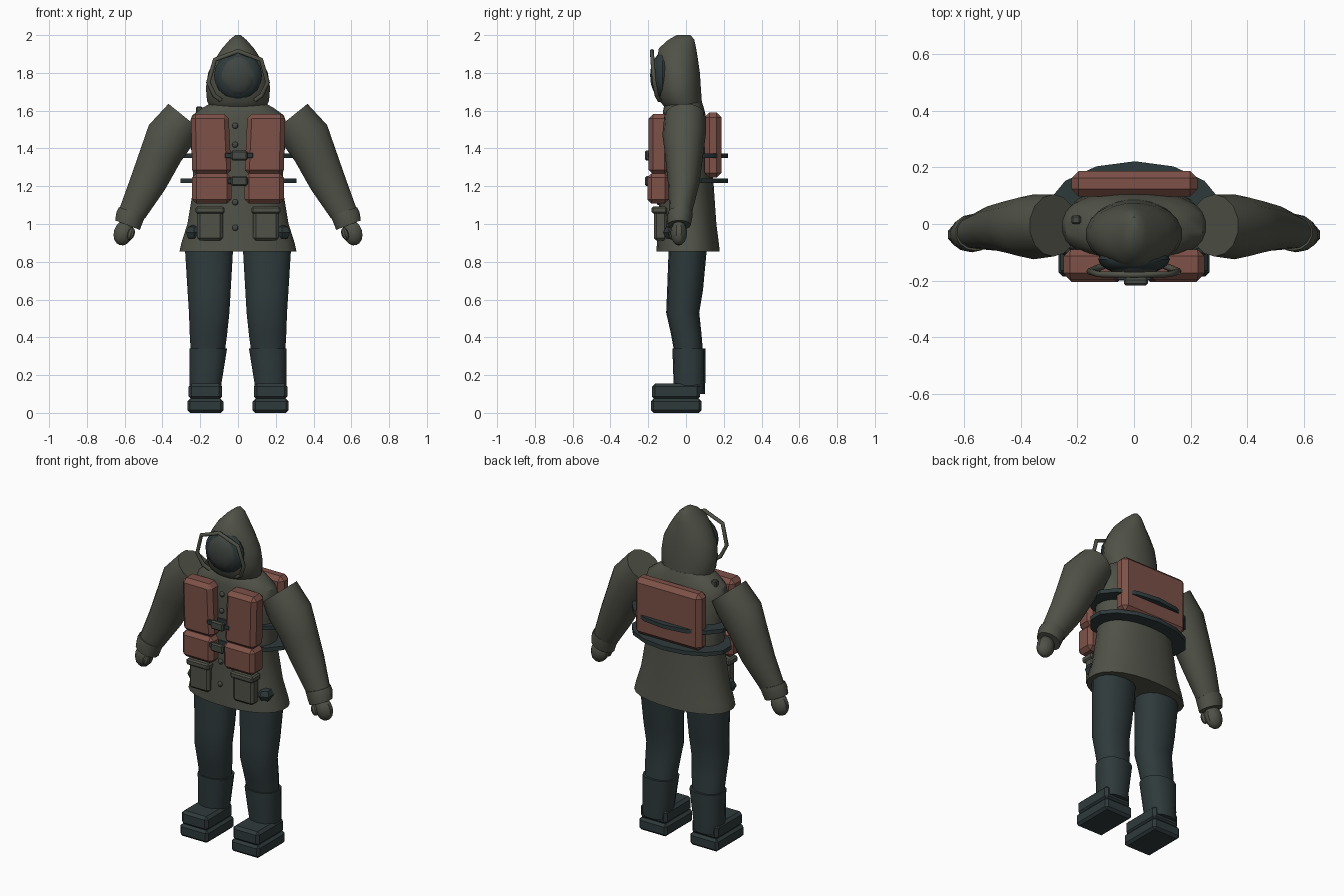
import bpy, bmesh, math
from mathutils import Vector, Matrix

if "Cube" in bpy.data.objects:
    bpy.data.objects.remove(bpy.data.objects["Cube"])


def material(name, rgb):
    m = bpy.data.materials.new(name)
    m.diffuse_color = (*rgb, 1)
    m.use_nodes = True
    m.node_tree.nodes["Principled BSDF"].inputs["Base Color"].default_value = m.diffuse_color
    return m


OLIVE = material("olive cloth", (0.080, 0.083, 0.063))
DARK = material("dark teal", (0.028, 0.042, 0.044))
RED = material("rust red", (0.205, 0.083, 0.064))
MASK = material("mask grey", (0.050, 0.060, 0.053))
METAL = material("dark olive", (0.062, 0.068, 0.056))


def finish(name, bm, mat, angle=35):
    bmesh.ops.recalc_face_normals(bm, faces=bm.faces[:])
    me = bpy.data.meshes.new(name)
    bm.to_mesh(me)
    bm.free()
    ob = bpy.data.objects.new(name, me)
    bpy.context.collection.objects.link(ob)
    me.materials.append(mat)
    bpy.ops.object.select_all(action='DESELECT')
    ob.select_set(True)
    bpy.context.view_layer.objects.active = ob
    bpy.ops.object.shade_smooth_by_angle(angle=math.radians(angle))
    return ob


def loft(name, rings, mat, sides=16, power=2.0, angle=35):
    """Skin closed rings given as (centre, half axis u, half axis v)."""
    bm = bmesh.new()
    loops = []
    for c, u, v in rings:
        loop = []
        for i in range(sides):
            t = 2 * math.pi * (i + 0.5) / sides
            a, b = math.cos(t), math.sin(t)
            a = math.copysign(abs(a) ** (2 / power), a)
            b = math.copysign(abs(b) ** (2 / power), b)
            loop.append(bm.verts.new(Vector(c) + Vector(u) * a + Vector(v) * b))
        loops.append(loop)
    for p, q in zip(loops, loops[1:]):
        for i in range(sides):
            j = (i + 1) % sides
            bm.faces.new((p[i], p[j], q[j], q[i]))
    bm.faces.new(loops[0])
    bm.faces.new(loops[-1])
    return finish(name, bm, mat, angle)


def stack(name, rows, mat, **kw):
    """Horizontal rings: (z, x0, x1, y0, y1)."""
    return loft(name, [(((x0 + x1) / 2, (y0 + y1) / 2, z), ((x1 - x0) / 2, 0, 0),
                        (0, (y1 - y0) / 2, 0)) for z, x0, x1, y0, y1 in rows], mat, **kw)


def limb(name, rows, mat, s, **kw):
    """Slanted rings from inner and outer (x, z) points plus a y range."""
    return loft(name, [((s * (a + c) / 2, (y0 + y1) / 2, (b + d) / 2),
                        (s * (c - a) / 2, 0, (d - b) / 2),
                        (0, (y1 - y0) / 2, 0)) for a, b, c, d, y0, y1 in rows], mat, **kw)


def box(name, x, y, z, mat, bevel=0.015, top=None, seg=1):
    """Bevelled box from ranges; top gives a different x range at the upper end."""
    bm = bmesh.new()
    bmesh.ops.create_cube(bm, size=1)
    for v in bm.verts:
        xr = top if top and v.co.z > 0 else x
        v.co = [r[0] if k < 0 else r[1] for k, r in zip(v.co, (xr, y, z))]
    bmesh.ops.bevel(bm, geom=bm.edges[:], offset=bevel, segments=seg, profile=0.5, affect='EDGES')
    return finish(name, bm, mat, 30)


def ball(name, c, r, mat, u=12, v=8, turn=0):
    bm = bmesh.new()
    bmesh.ops.create_uvsphere(bm, u_segments=u, v_segments=v, radius=1)
    bmesh.ops.transform(bm, matrix=Matrix.Translation(c) @ Matrix.Rotation(turn, 4, 'Y')
                        @ Matrix.Diagonal((*r, 1)), verts=bm.verts[:])
    return finish(name, bm, mat)


def span(s, a, b):
    return tuple(sorted((s * a, s * b)))


# Coat body with flared hem
stack("coat", [(z, -w, w, a, b) for z, w, a, b in (
    (0.855, 0.312, -0.158, 0.18), (0.90, 0.302, -0.155, 0.175), (1.0, 0.27, -0.148, 0.162),
    (1.2, 0.236, -0.14, 0.148), (1.4, 0.25, -0.135, 0.13), (1.52, 0.262, -0.13, 0.115),
    (1.575, 0.245, -0.125, 0.105), (1.615, 0.19, -0.12, 0.095), (1.645, 0.135, -0.10, 0.085))],
    OLIVE, sides=24, power=2.25)

# Pointed hood
stack("hood", [(z, -w, w, a, b) for z, w, a, b in (
    (1.62, 0.15, -0.115, 0.085), (1.65, 0.166, -0.14, 0.085), (1.72, 0.172, -0.152, 0.08),
    (1.80, 0.160, -0.155, 0.075), (1.87, 0.125, -0.155, 0.065), (1.93, 0.085, -0.145, 0.055),
    (1.975, 0.045, -0.095, 0.045), (2.0, 0.015, -0.05, 0.025))],
    OLIVE, sides=20, angle=50)

# Face opening, mask and the wire frame of the hood
ball("face_opening", (0, -0.125, 1.785), (0.127, 0.055, 0.127), DARK, 16, 10)
ball("mask", (0, -0.14, 1.785), (0.10, 0.05, 0.108), MASK, 12, 8)
half = [(0.09, -0.14, 1.655), (0.125, -0.155, 1.68), (0.157, -0.168, 1.75), (0.122, -0.178, 1.87)]
path = half + [(0, -0.18, 1.915)] + [(-x, y, z) for x, y, z in reversed(half)]
cu = bpy.data.curves.new("hood_frame", 'CURVE')
cu.dimensions = '3D'
cu.bevel_depth = 0.012
cu.bevel_resolution = 1
cu.use_fill_caps = True
sp = cu.splines.new('POLY')
sp.points.add(len(path) - 1)
for p, co in zip(sp.points, path):
    p.co = (*co, 1)
frame = bpy.data.objects.new("hood_frame", cu)
bpy.context.collection.objects.link(frame)
cu.materials.append(OLIVE)
bpy.ops.object.select_all(action='DESELECT')
frame.select_set(True)
bpy.context.view_layer.objects.active = frame
bpy.ops.object.convert(target='MESH')

for s, side in ((-1, "left"), (1, "right")):
    # Sleeve with an angled shoulder cap, cuff and gloved hand
    limb(side + "_sleeve", [
        (0.20, 1.50, 0.370, 1.638, -0.115, 0.105), (0.235, 1.42, 0.475, 1.525, -0.125, 0.105),
        (0.30, 1.33, 0.523, 1.385, -0.11, 0.09), (0.385, 1.18, 0.575, 1.235, -0.095, 0.07),
        (0.49, 1.03, 0.63, 1.08, -0.088, 0.03)], OLIVE, s, sides=14)
    limb(side + "_cuff", [
        (0.488, 1.04, 0.632, 1.09, -0.095, 0.035), (0.50, 1.015, 0.645, 1.065, -0.1, 0.035),
        (0.518, 0.968, 0.652, 1.02, -0.098, 0.025)], OLIVE, s, sides=14)
    ball(side + "_hand", (s * 0.606, -0.038, 0.953), (0.054, 0.044, 0.068), OLIVE, 10, 8, -s * 0.3)
    ball(side + "_thumb", (s * 0.567, -0.07, 0.948), (0.02, 0.022, 0.035), OLIVE, 8, 6, -s * 0.3)

    # Trouser leg, boot shaft and two-layer boot
    stack(side + "_leg", [(z, *span(s, a, b), c, d) for z, a, b, c, d in (
        (0.32, 0.068, 0.252, -0.062, 0.09), (0.42, 0.055, 0.258, -0.08, 0.082),
        (0.53, 0.043, 0.262, -0.105, 0.07), (0.65, 0.036, 0.27, -0.10, 0.09),
        (0.92, 0.02, 0.287, -0.09, 0.115))], DARK, sides=14, power=2.2)
    stack(side + "_boot_shaft", [(z, *span(s, a, b), c, d) for z, a, b, c, d in (
        (0.10, 0.088, 0.256, -0.062, 0.10), (0.16, 0.085, 0.258, -0.066, 0.102),
        (0.34, 0.056, 0.26, -0.072, 0.102))], DARK, sides=14, power=2.4)
    box(side + "_sole", span(s, 0.078, 0.267), (-0.185, 0.082), (0, 0.075), DARK, 0.014)
    box(side + "_boot_upper", span(s, 0.084, 0.261), (-0.18, 0.075), (0.07, 0.155), DARK, 0.016)

    # Chest pouches, rust red
    box(side + "_chest_pouch", span(s, 0.035, 0.242), (-0.198, -0.09), (1.262, 1.583), RED,
        0.024, top=span(s, 0.05, 0.25))
    box(side + "_lower_pouch", span(s, 0.035, 0.243), (-0.205, -0.09), (1.108, 1.268), RED, 0.022)

    # Hip pocket with flap
    box(side + "_pocket", span(s, 0.08, 0.216), (-0.17, -0.10), (0.912, 1.07), OLIVE, 0.014)
    box(side + "_pocket_flap", span(s, 0.072, 0.224), (-0.182, -0.10), (1.055, 1.092), OLIVE, 0.008)

    # Dark trouser corner showing through the coat side
    ball(side + "_hip_patch", (s * 0.232, -0.07, 0.955), (0.05, 0.05, 0.042), DARK, 6, 4)

# Back pack
box("back_pack", (-0.222, 0.225), (0.098, 0.188), (1.245, 1.59), RED, 0.026)

# Two wide waist belts standing off the coat
for name, z in (("lower_belt", 1.23), ("upper_belt", 1.362)):
    stack(name, [(h, -0.312, 0.318, -0.145, 0.222) for h in (z - 0.012, z + 0.012)],
          DARK, sides=14)

# Front straps and buckles joining the pouches
for name, z in (("lower_buckle", 1.227), ("upper_buckle", 1.363)):
    box(name + "_strap", (-0.07, 0.08), (-0.2, -0.185), (z - 0.014, z + 0.014), DARK, 0.003)
    box(name, (-0.036, 0.05), (-0.218, -0.19), (z - 0.026, z + 0.026), METAL, 0.008)

# Coat buttons
for i, (z, y) in enumerate(((1.52, -0.132), (1.42, -0.136), (1.115, -0.145), (0.98, -0.151))):
    ball("button_%d" % (i + 1), (-0.015, y, z), (0.016, 0.011, 0.016), METAL, 8, 6)

# Small shoulder clip
box("shoulder_clip", (-0.222, -0.188), (0.0, 0.03), (1.575, 1.622), METAL, 0.006)
